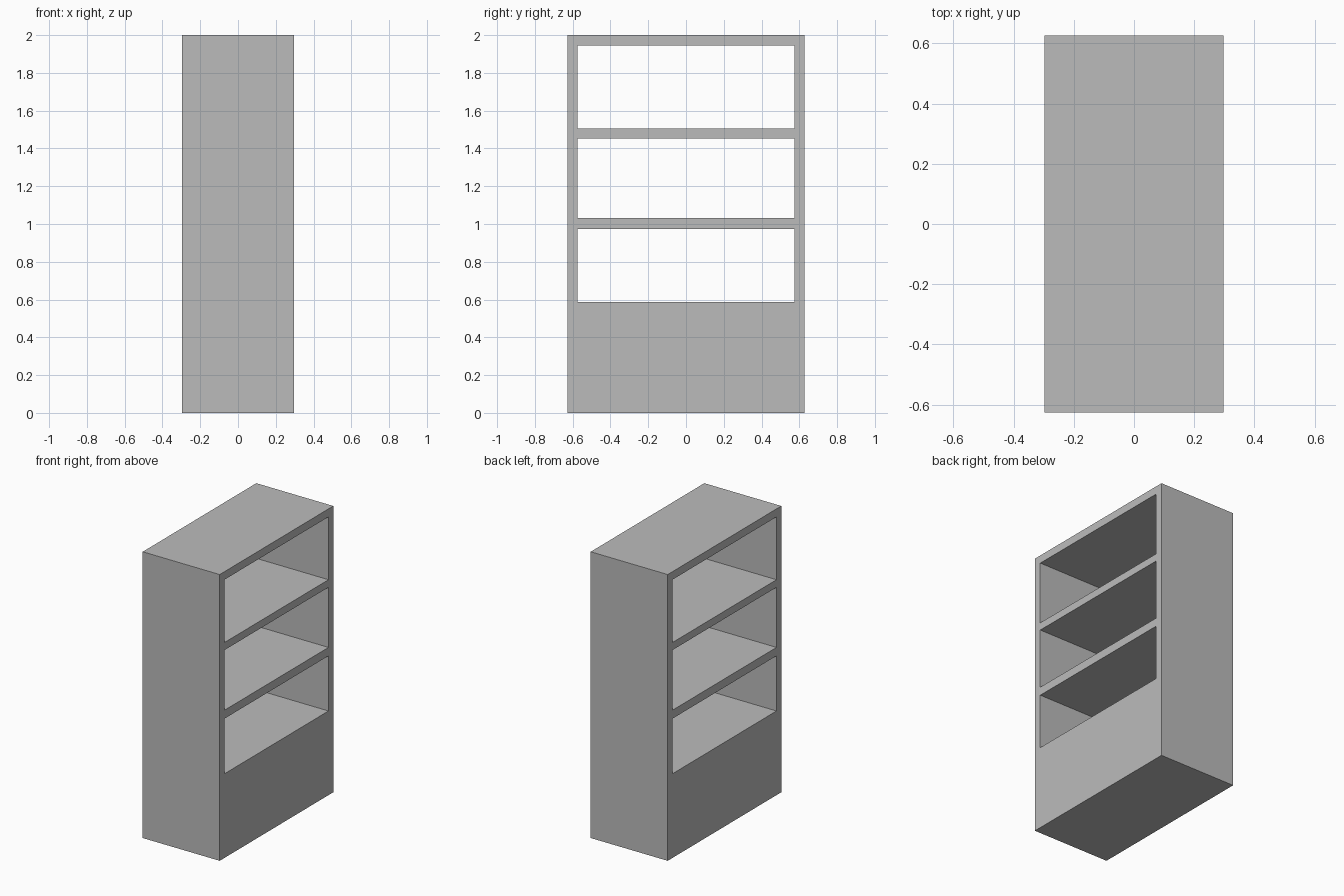
import bpy

# Remove the default object
cube = bpy.data.objects.get("Cube")
if cube:
    bpy.data.objects.remove(cube, do_unlink=True)

DEPTH, WIDTH, HEIGHT = 0.595, 1.254, 2.0
INNER_WIDTH = 1.148
# Bottom and top of each open compartment
OPENINGS = [(0.588, 0.973), (1.032, 1.452), (1.505, 1.944)]

grey = bpy.data.materials.new("plain grey")
grey.use_nodes = True
colour = (0.5, 0.5, 0.5, 1)
grey.diffuse_color = colour
grey.node_tree.nodes["Principled BSDF"].inputs["Base Color"].default_value = colour


def box(name, size_x, size_y, bottom, top):
    """Axis-aligned box centred on the z axis."""
    bpy.ops.mesh.primitive_cube_add(size=1, location=(0, 0, (bottom + top) / 2))
    obj = bpy.context.object
    obj.name = name
    obj.scale = (size_x, size_y, top - bottom)
    bpy.ops.object.transform_apply(location=True, rotation=False, scale=True)
    obj.data.materials.append(grey)
    return obj


# Solid cabinet with a closed base
body = box("shelf_cabinet", DEPTH, WIDTH, 0, HEIGHT)

# Compartments cut right through from side to side
for bottom, top in OPENINGS:
    cutter = box("compartment_cutter", DEPTH * 2, INNER_WIDTH, bottom, top)
    cutter.hide_render = True
    cut = body.modifiers.new("compartment", "BOOLEAN")
    cut.operation = "DIFFERENCE"
    cut.solver = "EXACT"
    cut.object = cutter
    bpy.context.view_layer.objects.active = body
    bpy.ops.object.modifier_apply(modifier=cut.name)
    bpy.data.objects.remove(cutter, do_unlink=True)
